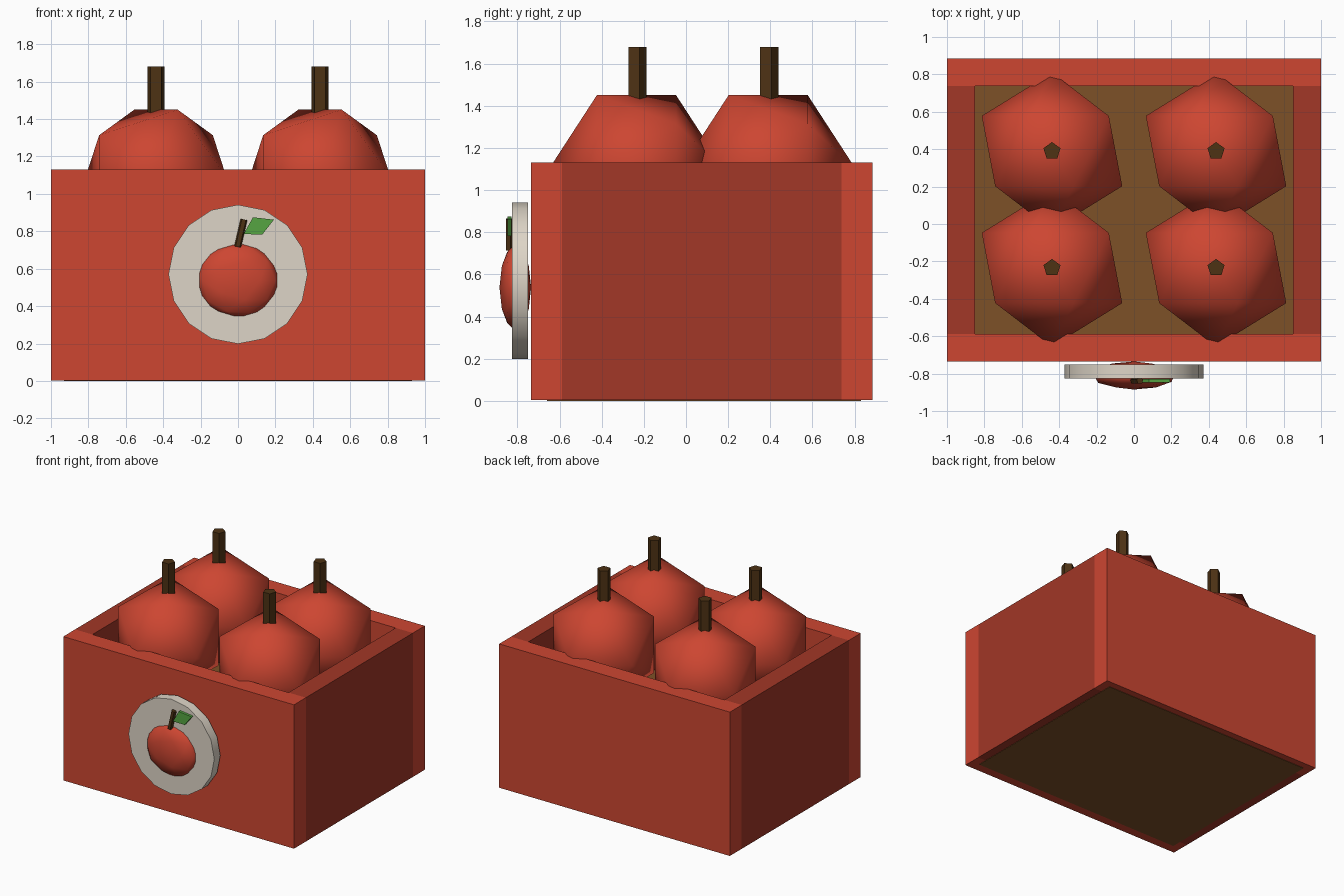
import bpy, bmesh, math
from mathutils import Matrix, Vector

cube = bpy.data.objects.get("Cube")
if cube:
    bpy.data.objects.remove(cube, do_unlink=True)


def material(name, rgb):
    m = bpy.data.materials.new(name)
    m.use_nodes = True
    colour = (*rgb, 1)
    m.diffuse_color = colour
    bsdf = m.node_tree.nodes["Principled BSDF"]
    bsdf.inputs["Base Color"].default_value = colour
    bsdf.inputs["Roughness"].default_value = 0.8
    return m


RED = material("red", (0.61, 0.061, 0.031))
DARK_RED = material("dark red", (0.36, 0.038, 0.02))
BROWN = material("wood brown", (0.205, 0.083, 0.02))
DARK_BROWN = material("stem brown", (0.075, 0.032, 0.007))
CREAM = material("cream", (0.73, 0.665, 0.57))
GREEN = material("leaf green", (0.093, 0.376, 0.055))


def finish(name, bm, mat, smooth=None):
    bmesh.ops.recalc_face_normals(bm, faces=bm.faces)
    mesh = bpy.data.meshes.new(name)
    bm.to_mesh(mesh)
    bm.free()
    mesh.materials.append(mat)
    obj = bpy.data.objects.new(name, mesh)
    bpy.context.collection.objects.link(obj)
    if smooth:
        bpy.ops.object.select_all(action='DESELECT')
        obj.select_set(True)
        bpy.context.view_layer.objects.active = obj
        bpy.ops.object.shade_smooth_by_angle(angle=math.radians(smooth))
    return obj


def box(name, low, high, mat):
    low, high = Vector(low), Vector(high)
    bm = bmesh.new()
    bmesh.ops.create_cube(bm, size=1, matrix=Matrix.LocRotScale((low + high) / 2, None, high - low))
    return finish(name, bm, mat)


def ball(name, centre, scale, detail, mat):
    # faceted sphere with its pole along y
    bm = bmesh.new()
    bmesh.ops.create_icosphere(bm, subdivisions=detail, radius=1)
    bm.transform(Matrix.Translation(centre) @ Matrix.Diagonal((*scale, 1)) @ Matrix.Rotation(math.pi / 2, 4, 'X'))
    return finish(name, bm, mat, smooth=180)


def prism(name, sides, radius, depth, matrix, mat, smooth=None):
    bm = bmesh.new()
    bmesh.ops.create_cone(bm, cap_ends=True, segments=sides, radius1=radius, radius2=radius, depth=depth)
    # put one corner on +y
    bm.verts.ensure_lookup_table()
    turn = math.pi / 2 - math.atan2(bm.verts[0].co.y, bm.verts[0].co.x)
    bm.transform(matrix @ Matrix.Rotation(turn, 4, 'Z'))
    return finish(name, bm, mat, smooth)


# Crate walls
FRONT, BACK, TOP, WALL = -0.735, 0.885, 1.13, 0.147
box("front_wall", (-1, FRONT, 0.003), (1, FRONT + WALL, TOP), RED)
box("back_wall", (-1, BACK - WALL, 0.003), (1, BACK, TOP), RED)
for side, label in ((-1, "right"), (1, "left")):
    xs = sorted((side * 0.85, side))
    box(label + "_wall", (xs[0], FRONT + WALL, 0.003), (xs[1], BACK - WALL, TOP), DARK_RED)

# Crate bottom and the raised bed holding the fruit
box("base_panel", (-0.93, -0.66, 0), (0.93, 0.83, 0.02), BROWN)
box("fruit_bed", (-0.85, FRONT + WALL, 0.01), (0.85, BACK - WALL, 0.75), BROWN)

# Four fruits with stems
for row, y in (("front", -0.235), ("back", 0.39)):
    for label, x in (("right", -0.4385), ("left", 0.4385)):
        ball(f"{row}_{label}_fruit", (x, y, 1.093), (0.42,) * 3, 1, RED)
        prism(f"{row}_{label}_stem", 5, 0.048, 0.26, Matrix.Translation((x, y, 1.55)), DARK_BROWN)

# Round plaque with a small raised fruit
upright = Matrix.Rotation(math.pi / 2, 4, 'X')
prism("plaque", 16, 0.372, 0.075, Matrix.Translation((0, -0.7875, 0.57)) @ upright, CREAM, smooth=30)
ball("plaque_fruit", (0, -0.81, 0.538), (0.225, 0.075, 0.205), 2, RED)
tilt = Matrix.Rotation(math.radians(13), 4, 'Y')
prism("plaque_stem", 5, 0.019, 0.15, Matrix.Translation((0.015, -0.838, 0.79)) @ tilt, DARK_BROWN)

# Leaf
bm = bmesh.new()
outline = [(0.03, 0.785), (0.08, 0.875), (0.192, 0.862), (0.13, 0.783)]
face = bm.faces.new([bm.verts.new((x, -0.848, z)) for x, z in outline])
extruded = bmesh.ops.extrude_face_region(bm, geom=[face])["geom"]
bmesh.ops.translate(bm, vec=(0, 0.02, 0), verts=[v for v in extruded if isinstance(v, bmesh.types.BMVert)])
finish("plaque_leaf", bm, GREEN)
